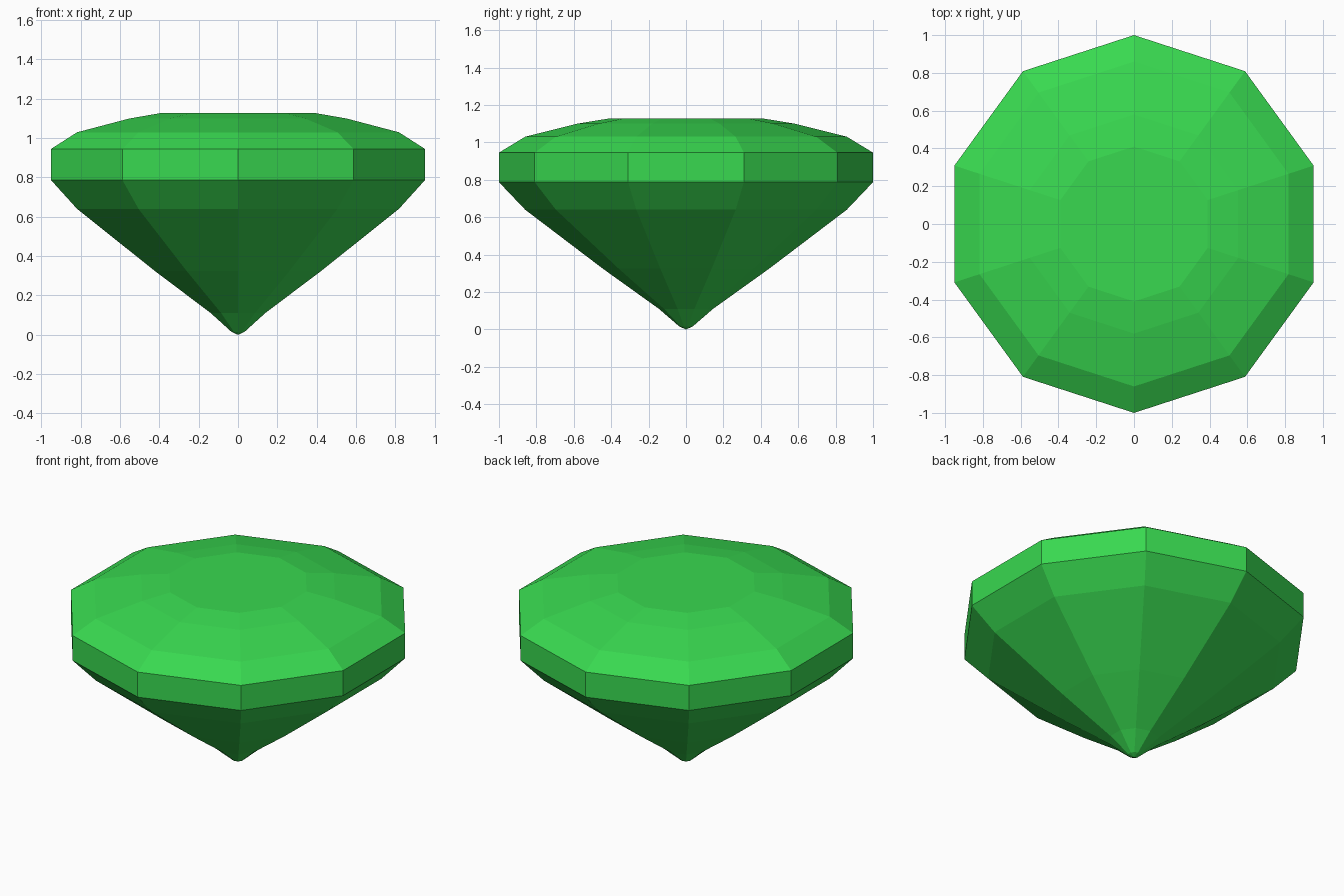
import bpy, bmesh, math

if "Cube" in bpy.data.objects:
    bpy.data.objects.remove(bpy.data.objects["Cube"])

SIDES = 10
# (corner radius, height) from the lower tip to the table edge
PROFILE = [(0.035, 0.015), (0.145, 0.11), (0.445, 0.325), (0.86, 0.64),
           (1.0, 0.787), (1.0, 0.945), (0.86, 1.03), (0.58, 1.10), (0.41, 1.128)]

bm = bmesh.new()


def ring(radius, z):
    step = 2 * math.pi / SIDES
    return [bm.verts.new((radius * math.cos(math.pi / 2 + i * step),
                          radius * math.sin(math.pi / 2 + i * step), z))
            for i in range(SIDES)]


# Faceted pavilion, girdle and crown
rings = [ring(r, z) for r, z in PROFILE]
for low, high in zip(rings, rings[1:]):
    for i in range(SIDES):
        j = (i + 1) % SIDES
        bm.faces.new((low[i], low[j], high[j], high[i]))

# Pointed tip and flat table
tip = bm.verts.new((0, 0, 0))
for i in range(SIDES):
    bm.faces.new((tip, rings[0][(i + 1) % SIDES], rings[0][i]))
bm.faces.new(rings[-1])
bmesh.ops.recalc_face_normals(bm, faces=bm.faces)

mesh = bpy.data.meshes.new("gemstone")
bm.to_mesh(mesh)
bm.free()
gem = bpy.data.objects.new("gemstone", mesh)
bpy.context.collection.objects.link(gem)

# Green gem colour
green = bpy.data.materials.new("green_gem")
green.diffuse_color = (0.04, 0.69, 0.08, 1)
green.use_nodes = True
green.node_tree.nodes["Principled BSDF"].inputs["Base Color"].default_value = green.diffuse_color
mesh.materials.append(green)
